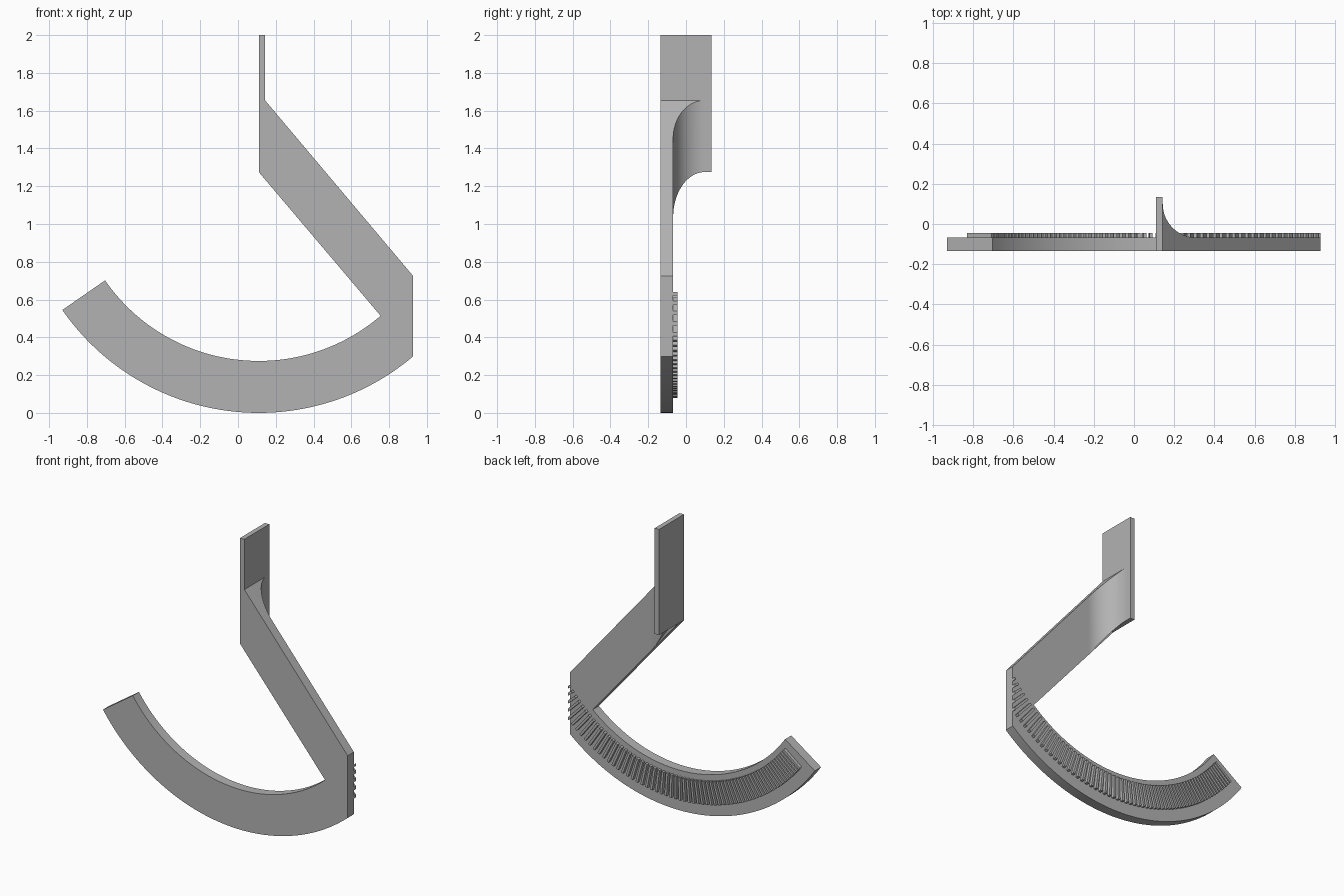
import bpy, bmesh
from math import sin, cos, radians, asin, pi, sqrt
from mathutils import Vector, Matrix

cube = bpy.data.objects.get("Cube")
if cube:
    bpy.data.objects.remove(cube, do_unlink=True)

grey = bpy.data.materials.new("plain grey")
grey.use_nodes = True
colour = (0.45, 0.45, 0.45, 1)
grey.diffuse_color = colour
grey.node_tree.nodes["Principled BSDF"].inputs["Base Color"].default_value = colour

CX, CZ = 0.11, 1.265          # centre of the curved blade
OUTER, INNER = 1.265, 0.99
SIDE = 0.927                  # flat side of the heel
FRONT, BACK = -0.135, -0.068  # plate faces
TAB_X, TAB_Y = 0.143, 0.135


def finish(bm, name):
    bmesh.ops.recalc_face_normals(bm, faces=bm.faces)
    mesh = bpy.data.meshes.new(name)
    bm.to_mesh(mesh)
    bm.free()
    mesh.materials.append(grey)
    obj = bpy.data.objects.new(name, mesh)
    bpy.context.collection.objects.link(obj)
    bpy.ops.object.select_all(action='DESELECT')
    obj.select_set(True)
    bpy.context.view_layer.objects.active = obj
    bpy.ops.object.shade_smooth_by_angle(angle=radians(25))
    return obj


def loft(name, lower, upper):
    """Closed solid between two matching outlines."""
    bm = bmesh.new()
    a = [bm.verts.new(p) for p in lower]
    b = [bm.verts.new(p) for p in upper]
    bm.faces.new(a)
    bm.faces.new(b)
    for i in range(len(a)):
        j = (i + 1) % len(a)
        bm.faces.new((a[i], a[j], b[j], b[i]))
    return finish(bm, name)


def arc(radius, start, end, steps=64):
    """Points on the blade circle, angle measured from straight down."""
    angles = [start + (end - start) * i / steps for i in range(steps + 1)]
    return [(CX + radius * sin(t), CZ - radius * cos(t)) for t in angles]


# Flat hook plate: hanger strip, sloping arm and curved blade
tip = -radians(55.3)
heel_out = asin((SIDE - CX) / OUTER)
heel_in = asin((0.755 - CX) / INNER)
outline = [(CX, 2), (TAB_X, 2), (TAB_X, 1.655), (SIDE, 0.725)]
outline += arc(OUTER, heel_out, tip)
outline += arc(INNER, tip, heel_in)
outline += [(CX, 1.275)]
loft("hook_plate", [(x, FRONT, z) for x, z in outline],
     [(x, BACK, z) for x, z in outline])

# Mounting tab reaching backwards
tab = [(CX, BACK), (CX, TAB_Y), (TAB_X, TAB_Y), (TAB_X, BACK)]
loft("mounting_tab", [(x, y, 1.275) for x, y in tab], [(x, y, 2) for x, y in tab])

# Concave fillet blending the tab into the arm
R = 0.168
section = [(TAB_X, BACK)]
for i in range(25):
    t = i / 24 * pi / 2
    section.append((TAB_X + R * (1 - cos(t)), BACK + R * (1 - sin(t))))
loft("tab_fillet", [(x, y, 1.275 - 1.42 * (x - TAB_X)) for x, y in section],
     [(x, y, 1.655 - 1.19 * (x - TAB_X)) for x, y in section])

# Radial grip ribs on the back, closer together towards the tip
bm = bmesh.new()
count, limit = 64, radians(52.2)
for i in range(count):
    u = i / (count - 1)
    angle = limit - 2 * limit * (1.28 * u - 0.28 * u * u)
    mid = Vector((CX + 1.107 * sin(angle), -0.058, CZ - 1.107 * cos(angle)))
    matrix = (Matrix.Translation(mid) @ Matrix.Rotation(-angle, 4, 'Y')
              @ Matrix.Diagonal((0.016, 0.024, 0.156, 1)))
    bmesh.ops.create_cube(bm, size=1, matrix=matrix)
# Trim the ribs flush with the side of the heel
cut = bmesh.ops.bisect_plane(bm, geom=bm.verts[:] + bm.edges[:] + bm.faces[:],
                             plane_co=(SIDE, 0, 0), plane_no=(1, 0, 0),
                             clear_outer=True)
edges = [g for g in cut["geom_cut"] if isinstance(g, bmesh.types.BMEdge)]
bmesh.ops.holes_fill(bm, edges=edges)
finish(bm, "grip_ribs")
